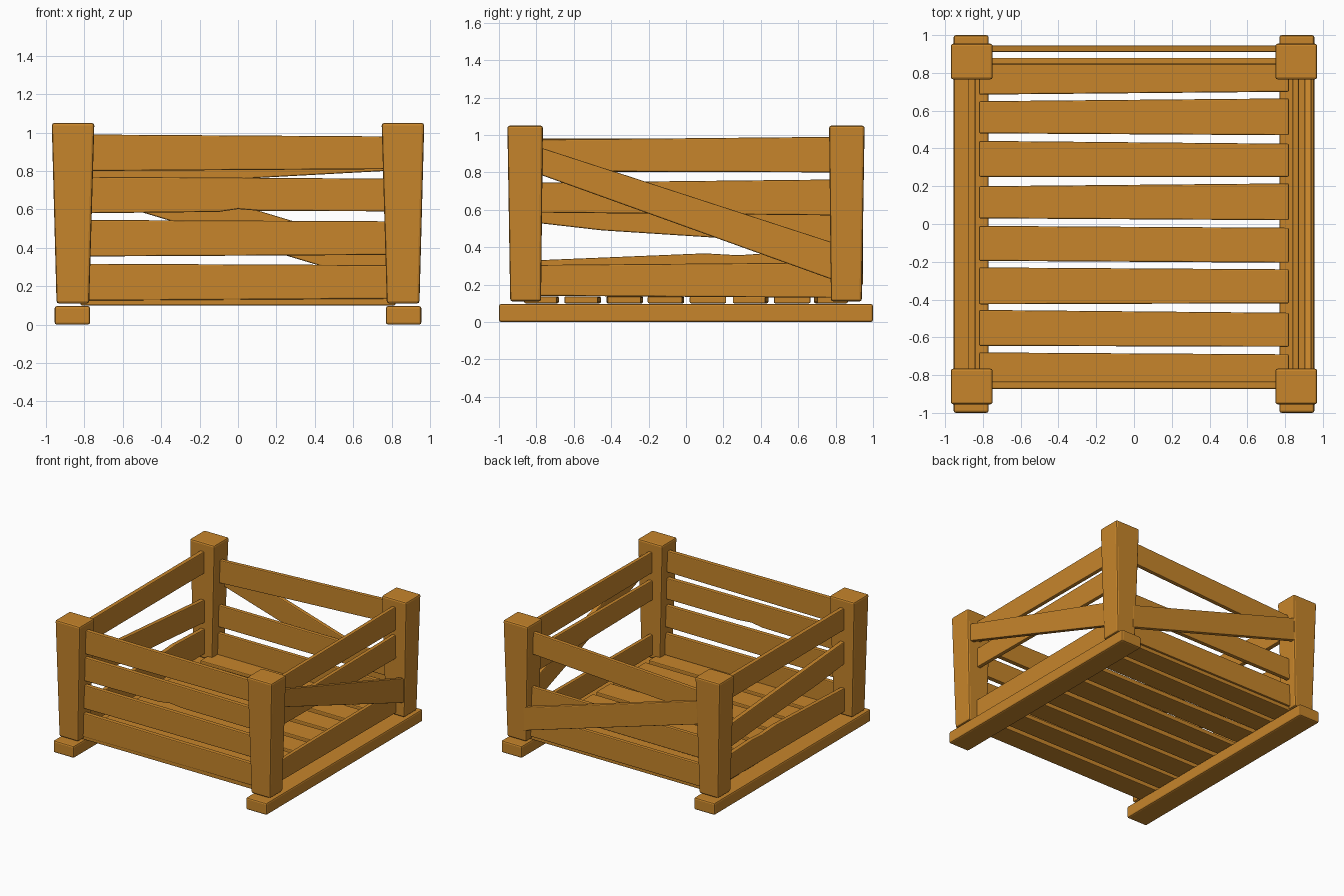
import bpy, bmesh, math

if "Cube" in bpy.data.objects:
    bpy.data.objects.remove(bpy.data.objects["Cube"])

wood = bpy.data.materials.new("warm wood")
wood.diffuse_color = (0.57, 0.235, 0.024, 1)
wood.use_nodes = True
wood.node_tree.nodes["Principled BSDF"].inputs["Base Color"].default_value = wood.diffuse_color


def finish(name, bm, bevel):
    """Turn a bmesh into a bevelled wooden object."""
    bmesh.ops.recalc_face_normals(bm, faces=bm.faces)
    me = bpy.data.meshes.new(name)
    bm.to_mesh(me)
    bm.free()
    me.materials.append(wood)
    ob = bpy.data.objects.new(name, me)
    bpy.context.collection.objects.link(ob)
    mod = ob.modifiers.new("worn edges", "BEVEL")
    mod.width = bevel
    mod.segments = 2
    mod.limit_method = "ANGLE"
    mod.angle_limit = math.radians(40)
    return ob


def board(name, outline, a, b, place, bevel=0.007):
    """Extrude a 2D outline between depths a and b; place maps (u, v, depth) to xyz."""
    bm = bmesh.new()
    near = [bm.verts.new(place(u, v, a)) for u, v in outline]
    far = [bm.verts.new(place(u, v, b)) for u, v in outline]
    bm.faces.new(near)
    bm.faces.new(far)
    n = len(outline)
    for i in range(n):
        j = (i + 1) % n
        bm.faces.new((near[i], near[j], far[j], far[i]))
    return finish(name, bm, bevel)


def along_x(u, v, d):
    return (u, d, v)


def along_y(u, v, d):
    return (d, u, v)


def flat(u, v, d):
    return (u, v, d)


E = 0.80  # plank ends sit inside the posts


def plank(name, lo, hi, a, b, place):
    """Plank from its lower edge and upper edge, both listed left to right."""
    board(name, lo + hi[::-1], a, b, place)


def straight(name, z0, z1, z2, z3, a, b, place):
    """Plank with lower edge z0 to z1 and upper edge z2 to z3."""
    plank(name, [(-E, z0), (E, z1)], [(-E, z2), (E, z3)], a, b, place)


# Runners and tapered corner posts
for sx, side in ((-1, "left"), (1, "right")):
    board(side + "_runner", [(sx * 0.77, -1), (sx * 0.955, -1), (sx * 0.955, 1), (sx * 0.77, 1)],
          0.0, 0.097, flat, 0.012)
    for sy, end in ((-1, "front"), (1, "back")):
        bm = bmesh.new()
        rings = []
        for z, x0, x1, y0, y1 in ((0.11, 0.775, 0.945, 0.775, 0.94),
                                  (1.05, 0.748, 0.97, 0.765, 0.955)):
            rings.append([bm.verts.new((sx * x, sy * y, z)) for x, y in
                          ((x0, y0), (x1, y0), (x1, y1), (x0, y1))])
        lower, upper = rings
        bm.faces.new(lower)
        bm.faces.new(upper)
        for i in range(4):
            j = (i + 1) % 4
            bm.faces.new((lower[i], lower[j], upper[j], upper[i]))
        finish(f"{end}_{side}_post", bm, 0.013)

# Floor slats, each slightly wedge shaped: y edges at the left and right ends
slats = [(-0.865, -0.865, -0.68, -0.69), (-0.645, -0.65, -0.455, -0.47),
         (-0.425, -0.42, -0.23, -0.24), (-0.195, -0.205, -0.01, -0.02),
         (0.03, 0.02, 0.20, 0.215), (0.25, 0.25, 0.44, 0.425),
         (0.48, 0.47, 0.65, 0.665), (0.685, 0.70, 0.865, 0.865)]
for i, (a, b, c, d) in enumerate(slats):
    board(f"floor_slat_{i + 1}", [(-0.82, a), (0.82, b), (0.82, d), (-0.82, c)],
          0.1, 0.137, flat)

# Front wall: four planks, one with a chipped lower edge
f = (-0.873, -0.835, along_x)
straight("front_plank_top", 0.80, 0.81, 0.99, 0.98, *f)
plank("front_plank_upper", [(-E, 0.58), (-0.1, 0.587), (0.0, 0.602), (0.12, 0.592), (E, 0.59)],
      [(-E, 0.77), (E, 0.76)], *f)
straight("front_plank_middle", 0.355, 0.363, 0.545, 0.538, *f)
straight("front_plank_bottom", 0.125, 0.135, 0.317, 0.31, *f)

# Back wall: three planks and an outer brace
b = (0.845, 0.88, along_x)
straight("back_plank_top", 0.715, 0.802, 0.90, 0.98, *b)
straight("back_plank_middle", 0.36, 0.365, 0.535, 0.535, *b)
straight("back_plank_bottom", 0.13, 0.13, 0.31, 0.31, *b)
straight("back_brace", 0.675, 0.195, 0.865, 0.385, 0.91, 0.945, along_x)

# Right wall: three planks and an outer brace
r = (0.84, 0.873, along_y)
straight("right_plank_top", 0.806, 0.80, 0.975, 0.99, *r)
straight("right_plank_middle", 0.585, 0.57, 0.745, 0.762, *r)
straight("right_plank_bottom", 0.14, 0.13, 0.305, 0.318, *r)
straight("right_brace", 0.795, 0.22, 0.94, 0.42, 0.903, 0.94, along_y)

# Left wall: top, sagging middle and uneven bottom planks
l = (-0.877, -0.84, along_y)
straight("left_plank_top", 0.802, 0.802, 0.98, 0.98, *l)
plank("left_plank_middle", [(-E, 0.53), (-0.45, 0.49), (0.17, 0.45), (E, 0.40)],
      [(-E, 0.71), (E, 0.585)], *l)
plank("left_plank_bottom", [(-E, 0.14), (E, 0.15)],
      [(-E, 0.33), (0.1, 0.367), (0.28, 0.357), (0.4, 0.365), (E, 0.35)], *l)
